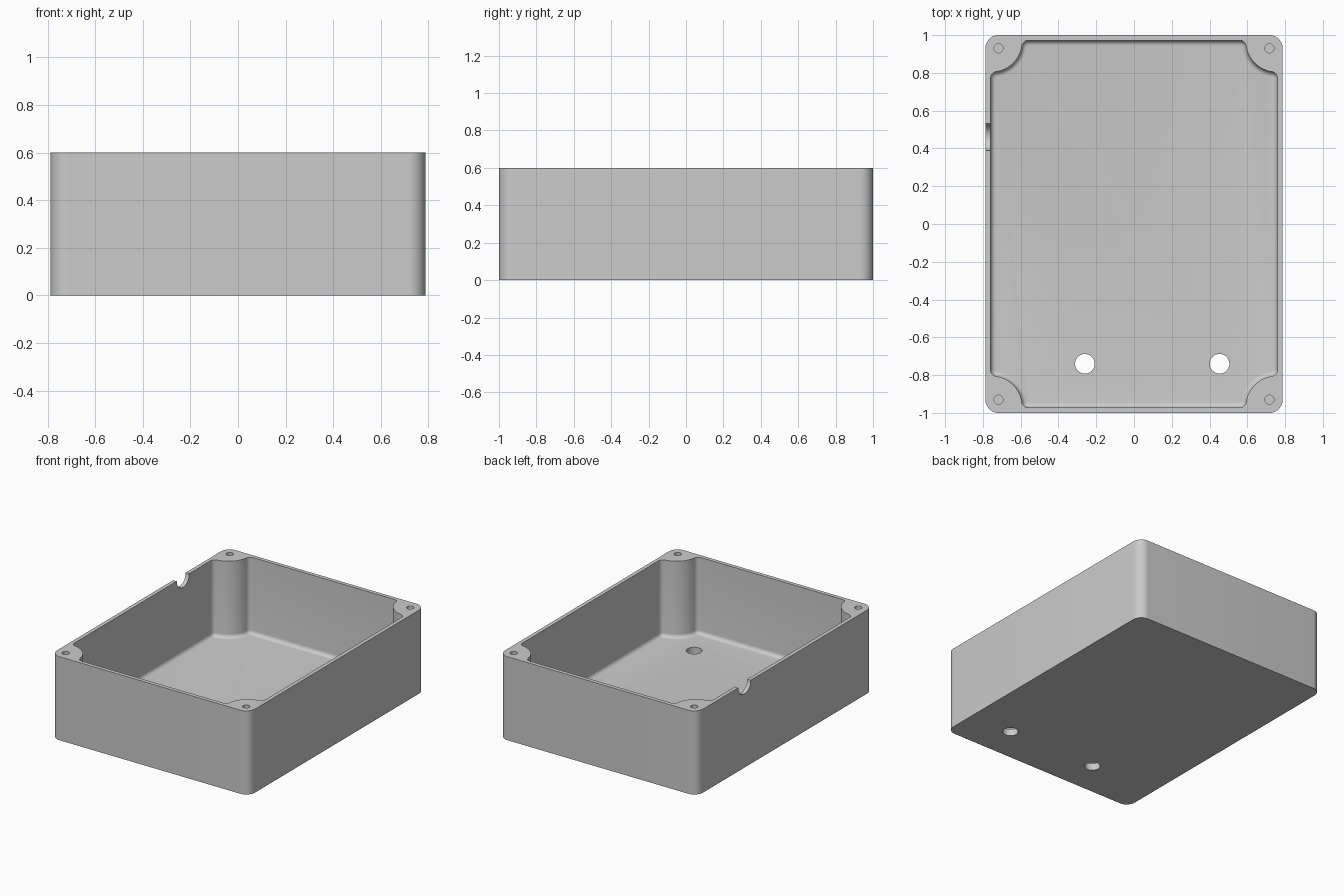
import bpy, bmesh
from math import pi, cos, sin, sqrt, atan2
from mathutils import Matrix

if "Cube" in bpy.data.objects:
    bpy.data.objects.remove(bpy.data.objects["Cube"], do_unlink=True)

HX, HY, HZ = 0.787, 1.0, 0.6        # outer half width, half length, height
WALL, FLOOR = 0.028, 0.05
CORNER = 0.07
SCREW = (HX - CORNER, HY - CORNER)

grey = bpy.data.materials.new("light grey plastic")
grey.use_nodes = True
grey.diffuse_color = (0.6, 0.6, 0.6, 1)
grey.node_tree.nodes["Principled BSDF"].inputs["Base Color"].default_value = (0.6, 0.6, 0.6, 1)


def arc(cx, cy, r, a0, a1, n):
    return [(cx + r * cos(a0 + (a1 - a0) * i / n),
             cy + r * sin(a0 + (a1 - a0) * i / n)) for i in range(n + 1)]


def four_corners(quarter):
    """Mirror a +x +y corner path (counter-clockwise) into a closed outline."""
    out = list(quarter)
    out += [(-x, y) for x, y in reversed(quarter)]
    out += [(-x, -y) for x, y in quarter]
    out += [(x, -y) for x, y in reversed(quarter)]
    return out


def make_object(name, bm):
    bmesh.ops.recalc_face_normals(bm, faces=bm.faces)
    mesh = bpy.data.meshes.new(name)
    bm.to_mesh(mesh)
    bm.free()
    mesh.materials.append(grey)
    ob = bpy.data.objects.new(name, mesh)
    bpy.context.collection.objects.link(ob)
    return ob


def prism(name, outline, z0, z1, fillet=0):
    bm = bmesh.new()
    base = bm.faces.new([bm.verts.new((x, y, z0)) for x, y in outline])
    top = bmesh.ops.extrude_face_region(bm, geom=[base], use_keep_orig=True)
    verts = [g for g in top["geom"] if isinstance(g, bmesh.types.BMVert)]
    bmesh.ops.translate(bm, verts=verts, vec=(0, 0, z1 - z0))
    bmesh.ops.recalc_face_normals(bm, faces=bm.faces)
    if fillet:
        edges = [e for e in bm.edges if all(abs(v.co.z - z0) < 1e-5 for v in e.verts)]
        bmesh.ops.bevel(bm, geom=edges, offset=fillet, segments=6,
                        profile=0.5, affect='EDGES')
    return make_object(name, bm)


def cylinder(name, pos, r, depth, along_x=False, segments=48):
    bm = bmesh.new()
    turn = Matrix.Rotation(pi / 2, 4, 'Y') if along_x else Matrix.Identity(4)
    bmesh.ops.create_cone(bm, cap_ends=True, segments=segments, radius1=r, radius2=r,
                          depth=depth, matrix=Matrix.Translation(pos) @ turn)
    return make_object(name, bm)


# Solid outer block with rounded vertical corners
box = prism("enclosure_box", four_corners(arc(*SCREW, CORNER, 0, pi / 2, 12)), 0, HZ)

# Cavity outline: straight walls flaring into a rounded boss at each corner
BOSS_R, FLARE = 0.16, 0.034
bx, by = HX - 0.035, HY - 0.035
ix, iy = HX - WALL, HY - WALL
reach = BOSS_R + FLARE
fx, fy = ix - FLARE, by - sqrt(reach ** 2 - (ix - FLARE - bx) ** 2)
gx, gy = bx - sqrt(reach ** 2 - (iy - FLARE - by) ** 2), iy - FLARE
a = atan2(by - fy, bx - fx)
b = atan2(by - gy, bx - gx)
quarter = arc(fx, fy, FLARE, 0, a, 8)
quarter += arc(bx, by, BOSS_R, a + pi, b + pi, 14)[1:-1]
quarter += arc(gx, gy, FLARE, b, pi / 2, 8)
cutters = [prism("cavity_cutter", four_corners(quarter), FLOOR, HZ + 0.1, fillet=0.028)]

# Blind screw holes in the bosses
for sx in (-1, 1):
    for sy in (-1, 1):
        cutters.append(cylinder("screw_cutter", (sx * SCREW[0], sy * SCREW[1], HZ),
                                0.024, 0.6, segments=32))

# Two round holes through the floor
for x in (-0.26, 0.453):
    cutters.append(cylinder("floor_hole_cutter", (x, -0.74, 0), 0.052, 0.3))

# Half-round cable notch in the rim
cutters.append(cylinder("notch_cutter", (-HX, 0.46, HZ), 0.071, 0.12, along_x=True))

bpy.context.view_layer.objects.active = box
for cutter in cutters:
    mod = box.modifiers.new("cut", 'BOOLEAN')
    mod.operation = 'DIFFERENCE'
    mod.solver = 'EXACT'
    mod.object = cutter
    bpy.ops.object.modifier_apply(modifier=mod.name)
    bpy.data.objects.remove(cutter, do_unlink=True)

# Smooth curves, sharp rims
for ob in bpy.context.selected_objects:
    ob.select_set(False)
box.select_set(True)
bpy.ops.object.shade_smooth_by_angle(angle=0.6)
